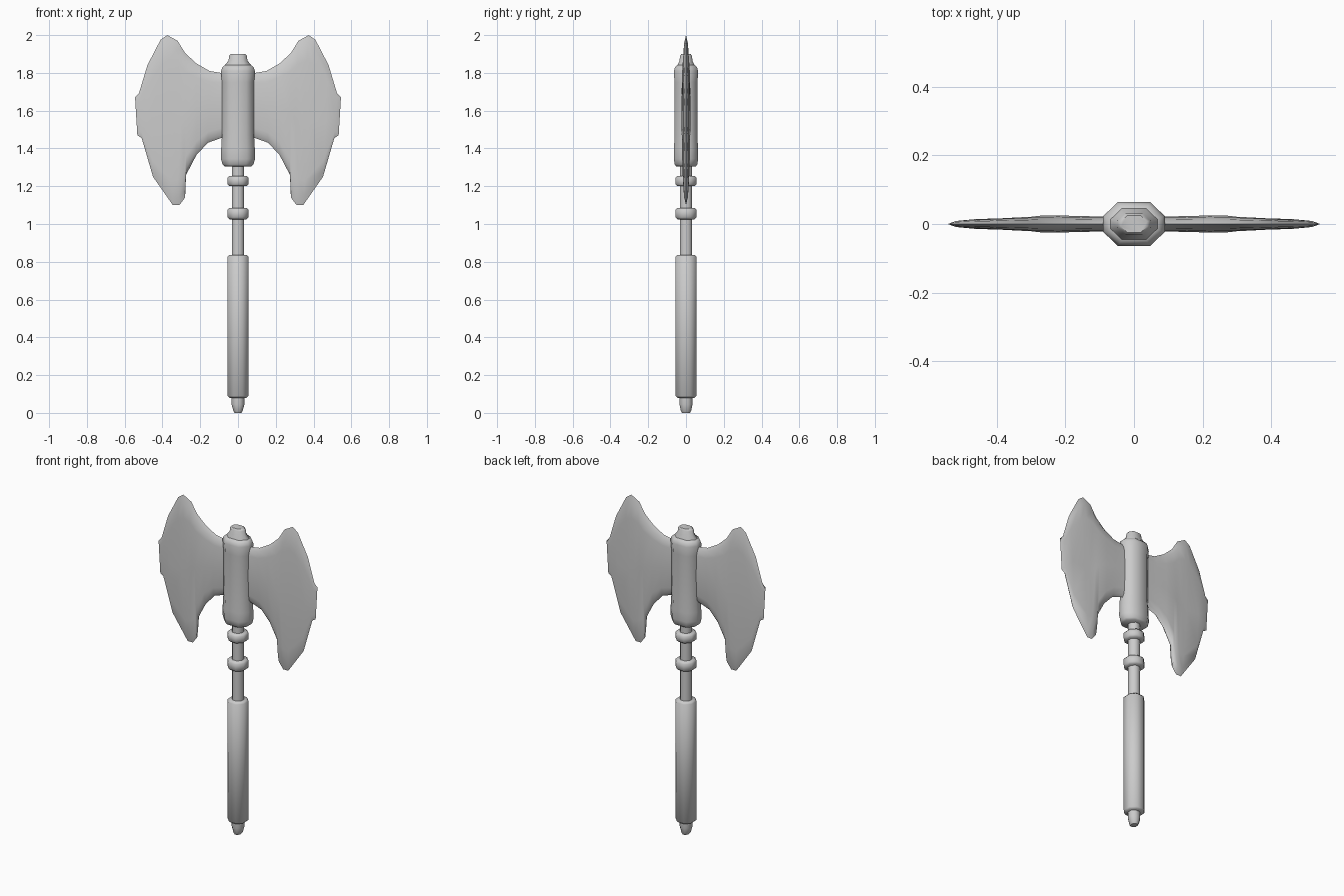
import bpy, bmesh

if "Cube" in bpy.data.objects:
    bpy.data.objects.remove(bpy.data.objects["Cube"])


def finish(name, bm, angle):
    bmesh.ops.remove_doubles(bm, verts=bm.verts, dist=1e-5)
    bmesh.ops.recalc_face_normals(bm, faces=bm.faces)
    me = bpy.data.meshes.new(name)
    bm.to_mesh(me)
    bm.free()
    ob = bpy.data.objects.new(name, me)
    bpy.context.collection.objects.link(ob)
    bpy.ops.object.select_all(action='DESELECT')
    ob.select_set(True)
    bpy.context.view_layer.objects.active = ob
    bpy.ops.object.shade_smooth_by_angle(angle=angle)
    return ob


def octagon_stack(name, rings, cx=0.42, cy=0.42):
    """Stack of octagons; each ring is (z, half width x, half width y)."""
    shape = [(1, -cy), (1, cy), (cx, 1), (-cx, 1), (-1, cy), (-1, -cy), (-cx, -1), (cx, -1)]
    bm = bmesh.new()
    loops = [[bm.verts.new((x * sx, y * sy, z)) for x, y in shape] for z, sx, sy in rings]
    for a, b in zip(loops, loops[1:]):
        for i in range(8):
            j = (i + 1) % 8
            bm.faces.new((a[i], a[j], b[j], b[i]))
    bm.faces.new(loops[0][::-1])
    bm.faces.new(loops[-1])
    return finish(name, bm, 0.87)


def collar(name, z0, z1, r, bevel):
    s = r - bevel
    return octagon_stack(name, [(z0, s, s), (z0 + bevel, r, r), (z1 - bevel, r, r), (z1, s, s)])


# Shaft with tapered pommel
octagon_stack("shaft", [(0, .018, .022), (.012, .025, .028), (.045, .034, .034),
                        (.09, .033, .033), (1.35, .033, .033)])

# Grip and the two collars
collar("grip", .08, .835, .056, .01)
collar("lower_collar", 1.025, 1.085, .056, .01)
collar("upper_collar", 1.20, 1.255, .056, .01)

# Head socket and top cap
octagon_stack("socket", [(1.305, .07, .052), (1.315, .082, .06), (1.345, .09, .064),
                         (1.40, .089, .063), (1.47, .085, .061), (1.75, .085, .061),
                         (1.81, .09, .064), (1.83, .083, .058), (1.842, .068, .046)], .52, .36)
octagon_stack("top_cap", [(1.82, .072, .048), (1.84, .07, .046), (1.865, .05, .034),
                          (1.89, .047, .032), (1.90, .038, .025)], .52, .3)

# Blades: vertical sections (top x, top z, bottom x, bottom z, half thickness), mirrored
sections = [(0, 1.80, 0, 1.45, .022), (.09, 1.80, .09, 1.455, .022),
            (.15, 1.81, .16, 1.43, .023), (.22, 1.85, .22, 1.365, .025),
            (.28, 1.905, .275, 1.26, .024), (.32, 1.97, .28, 1.14, .021),
            (.375, 2.0, .31, 1.10, .019), (.41, 1.975, .345, 1.10, .017),
            (.48, 1.84, .45, 1.25, .014), (.525, 1.69, .51, 1.455, .009),
            (.545, 1.67, .533, 1.47, 0)]
profile = [(0, 0), (.05, .55), (.15, .85), (.5, 1), (.85, .85), (.95, .55), (1, 0)]
bm = bmesh.new()
for side in (-1, 1):
    grid = [[bm.verts.new((tx + (bx - tx) * v, side * t * f, tz + (bz - tz) * v))
             for v, f in profile] for tx, tz, bx, bz, t in sections]
    for a, b in zip(grid, grid[1:]):
        for i in range(len(profile) - 1):
            bm.faces.new((a[i], a[i + 1], b[i + 1], b[i]))
blades = finish("axe_blades", bm, 1.0)
blades.modifiers.new("mirror", 'MIRROR').use_axis[0] = True
